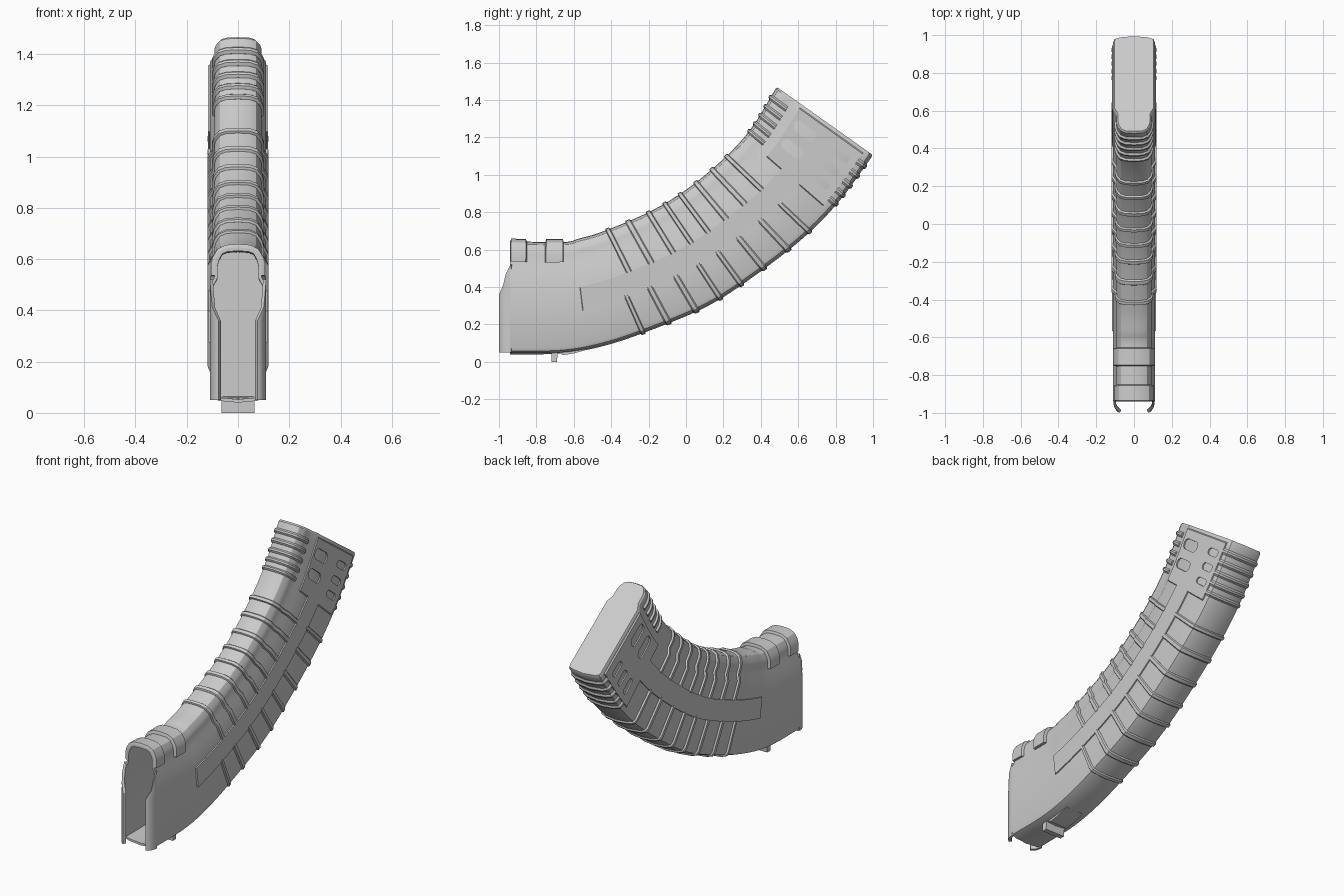
import bpy, bmesh, math
from mathutils import Vector

cube = bpy.data.objects.get("Cube")
if cube:
    bpy.data.objects.remove(cube)

# Curved spine: inner and outer edge points (y, z) at matching stations
INNER = [(-.94, .645), (-.66, .64), (-.57, .66), (-.45, .695), (-.2, .80),
         (0, .92), (.2, 1.085), (.35, 1.25), (.485, 1.47)]
OUTER = [(-.94, .04), (-.66, .045), (-.45, .085), (-.2, .165), (.11, .295),
         (.36, .455), (.63, .665), (.82, .86), (1.0, 1.105)]
OUTER[2:4] = [(-.44, .085), (-.2, .165)]
# Half cross-section: (half width, fraction from inner to outer edge)
HALF = [(0, 0), (.045, .005), (.07, .025), (.086, .07), (.092, .11), (.092, .19),
        (.11, .25), (.11, .94), (.104, .97), (.075, .988), (0, 1)]
DEPTH = .61


def spline(pts, t):
    i = min(int(max(t, 0)), len(pts) - 2)
    u = t - i
    p = [Vector(q) for q in pts]
    b, c = p[i], p[i + 1]
    a = p[i - 1] if i else 2 * b - c
    d = p[i + 2] if i + 2 < len(p) else 2 * c - b
    m, n = (c - a) / 2, (d - b) / 2
    return ((2 * b - 2 * c + m + n) * u**3 + (3 * c - 3 * b - 2 * m - n) * u**2
            + m * u + b)


def place(t, x, s):
    q = spline(INNER, t).lerp(spline(OUTER, t), s)
    return Vector((x, q.x, q.y))


def width(s):
    for (x0, s0), (x1, s1) in zip(HALF, HALF[1:]):
        if s <= s1:
            return x0 + (x1 - x0) * (s - s0) / (s1 - s0)
    return 0


def half(s0, s1):
    mids = [s for _, s in HALF if s0 + .001 < s < s1 - .001]
    return [(width(s), s) for s in [s0] + mids + [s1]]


def arch(s1):
    h = half(0, s1)
    return [(-x, s) for x, s in reversed(h[1:])] + h


def belly(s0):
    h = half(s0, 1)
    return h + [(-x, s) for x, s in reversed(h[:-1])]


def full():
    h = half(0, 1)
    return h + [(-x, s) for x, s in reversed(h[1:-1])]


def offset(line, h, closed=False):
    """Push a section line outward by h."""
    out, n = [], len(line)
    for i, (x, s) in enumerate(line):
        a = line[i - 1] if closed or i else line[0]
        b = line[(i + 1) % n] if closed or i < n - 1 else line[-1]
        nrm = Vector((-(b[1] - a[1]) * DEPTH, b[0] - a[0])).normalized()
        out.append((x - nrm.x * h, s - nrm.y * h / DEPTH))
    return out


def loft(bm, loops, strip_caps=False):
    rows = [[bm.verts.new(p) for p in loop] for loop in loops]
    n = len(rows[0])
    for a, b in zip(rows, rows[1:]):
        for i in range(n):
            j = (i + 1) % n
            bm.faces.new((a[i], a[j], b[j], b[i]))
    for r in (rows[0], rows[-1]):
        if strip_caps:
            for i in range(n // 2 - 1):
                bm.faces.new((r[i], r[i + 1], r[n - 2 - i], r[n - 1 - i]))
        else:
            bm.faces.new(r)


def finish(name, bm):
    bmesh.ops.recalc_face_normals(bm, faces=bm.faces)
    mesh = bpy.data.meshes.new(name)
    bm.to_mesh(mesh)
    bm.free()
    ob = bpy.data.objects.new(name, mesh)
    bpy.context.collection.objects.link(ob)
    return ob


def smooth(ob):
    bpy.ops.object.select_all(action='DESELECT')
    ob.select_set(True)
    bpy.context.view_layer.objects.active = ob
    bpy.ops.object.shade_smooth_by_angle(angle=math.radians(32))


def raised(bm, line, t0, t1, h, soft=.02):
    """Raised relief following a section line from t0 to t1."""
    steps = max(1, int((t1 - t0) * 6))
    ts = [(t0, .0005)]
    ts += [(t0 + soft + (t1 - t0 - 2 * soft) * k / steps, h) for k in range(steps + 1)]
    ts.append((t1, .0005))
    loops = [[place(t, x, s) for x, s in offset(line, hh) + offset(line, -.006)[::-1]]
             for t, hh in ts]
    loft(bm, loops, True)


def sides(bm, s0, s1, t0, t1, h):
    h0 = half(s0, s1)
    raised(bm, h0, t0, t1, h)
    raised(bm, [(-x, s) for x, s in reversed(h0)], t0, t1, h)


# Hollow curved body with a closed base
bm = bmesh.new()
inside = offset(full(), -.013, True)
loops = [[place(t, x, s) for x, s in inside] for t in (.95, .5, 0)]
loops += [[place(k / 6, x, s) for x, s in full()] for k in range(48)]
loops += [[place(7.96, x, s) for x, s in full()],
          [place(8, x, s) for x, s in offset(full(), -.007, True)]]
loft(bm, loops)
smooth(finish("body", bm))

# Ribs over the inner curve
bm = bmesh.new()
for k in range(8):
    t = 3.1 + .42 * k
    raised(bm, arch(.44), t, t + .11, .009)
smooth(finish("inner_ribs", bm))

# Ribs under the outer curve
bm = bmesh.new()
for k in range(8):
    t = 2.84 + .465 * k
    raised(bm, belly(.62), t, t + .1, .009)
smooth(finish("outer_ribs", bm))

# Fine grip ridges next to the base
bm = bmesh.new()
for k in range(5):
    t = 6.86 + .21 * k
    raised(bm, arch(.17), t, t + .11, .01, .035)
    raised(bm, belly(.92), t, t + .11, .009, .035)
smooth(finish("grip_ridges", bm))

# Raised strip along each side
bm = bmesh.new()
sides(bm, .43, .64, 1.6, 6.85, .0075)
smooth(finish("side_strips", bm))

# Collars around the inner side of the mouth
bm = bmesh.new()
raised(bm, arch(.18), 0, .3, .014)
raised(bm, arch(.18), .62, 1.03, .018)
smooth(finish("mouth_collars", bm))

# Base side panels with oval and slot pockets
bm = bmesh.new()
sides(bm, .26, .92, 6.72, 7.93, .0075)
panel = finish("base_panels", bm)
bm = bmesh.new()
pockets = [(7.2, .4, .11, .11), (7.62, .4, .11, .11)]
pockets += [(t, .78, .08, .07) for t in (7.06, 7.36, 7.66)]
for t, s, long, r in pockets:
    ring = []
    for k in range(16):
        a = math.tau * (k + .5) / 16
        ds = math.copysign(long * .6, math.cos(a)) + math.cos(a) * long * .4
        ring.append((t + math.sin(a) * r, s + ds))
    loft(bm, [[place(tt, x, ss) for tt, ss in ring] for x in (-.2, .2)])
cutter = finish("pocket_cutter", bm)
cutter.hide_render = True
mod = panel.modifiers.new("pockets", 'BOOLEAN')
mod.object, mod.operation, mod.solver = cutter, 'DIFFERENCE', 'EXACT'
smooth(panel)
bpy.ops.object.modifier_apply(modifier=mod.name)
bpy.data.objects.remove(cutter)

# Curled feed lips at the mouth
bm = bmesh.new()
LEVELS = [(.05, 1), (.36, 1), (.41, .5), (.47, .32), (.52, .04)]
for side in (1, -1):
    loops = []
    for z, f in LEVELS:
        arc = [f * math.radians(82) * k / 6 for k in range(7)]
        ring = [(.11 - .04 * (1 - math.cos(a)), -.935 - .065 * math.sin(a)) for a in arc]
        ring += [(.098 - .036 * (1 - math.cos(a)), -.93 - .055 * math.sin(a))
                 for a in reversed(arc)]
        loops.append([Vector((side * x, y, z)) for x, y in ring])
    loft(bm, loops, True)
smooth(finish("feed_lips", bm))


def block(name, w, profile):
    """Prism across x from a (y, z) profile."""
    bm = bmesh.new()
    loft(bm, [[Vector((x, y, z)) for y, z in profile] for x in (-w, w)])
    smooth(finish(name, bm))


# Locking catch and ramp under the mouth
block("locking_catch", .065, [(-.72, .06), (-.72, 0), (-.69, 0), (-.685, .06)])
block("catch_ramp", .06, [(-.69, .06), (-.66, .036), (-.6, .045), (-.52, .068), (-.52, .09)])
